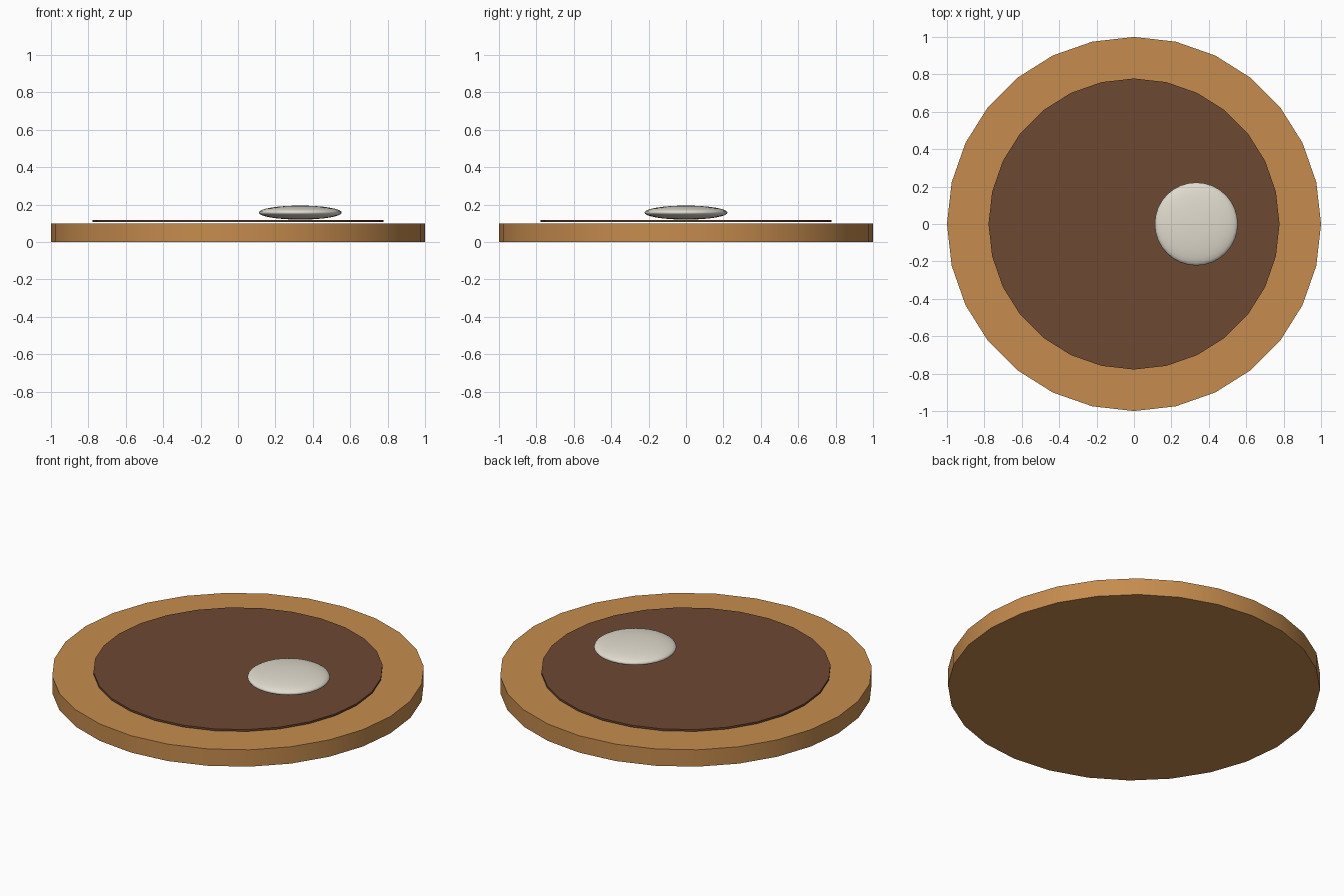
import bpy
import math

if "Cube" in bpy.data.objects:
    bpy.data.objects.remove(bpy.data.objects["Cube"])


def material(name, rgb):
    # sRGB 0-255 to linear
    mat = bpy.data.materials.new(name)
    lin = [((c / 255 + 0.055) / 1.055) ** 2.4 for c in rgb]
    mat.diffuse_color = (*lin, 1)
    mat.use_nodes = True
    mat.node_tree.nodes["Principled BSDF"].inputs["Base Color"].default_value = mat.diffuse_color
    return mat


def finish(name, mat, angle):
    obj = bpy.context.object
    obj.name = name
    obj.data.materials.append(mat)
    bpy.ops.object.shade_smooth_by_angle(angle=math.radians(angle))
    return obj


def disc(name, radius, bottom, top, mat):
    bpy.ops.mesh.primitive_cylinder_add(
        vertices=28, radius=radius, depth=top - bottom,
        location=(0, 0, (top + bottom) / 2))
    return finish(name, mat, 30)


tan = material("tan", (198, 140, 78))
brown = material("dark brown", (109, 72, 50))
cream = material("off white", (224, 219, 206))

# Round base and the thin disc hovering just above it
disc("base_disc", 1.0, 0.0, 0.1, tan)
disc("inner_disc", 0.778, 0.1055, 0.1167, brown)

# Flattened off-centre pebble
bpy.ops.mesh.primitive_uv_sphere_add(
    segments=32, ring_count=16, radius=1, location=(0.333, 0, 0.157))
bpy.context.object.scale = (0.222, 0.222, 0.0375)
bpy.ops.object.transform_apply(location=False, rotation=False, scale=True)
finish("pebble", cream, 180)
